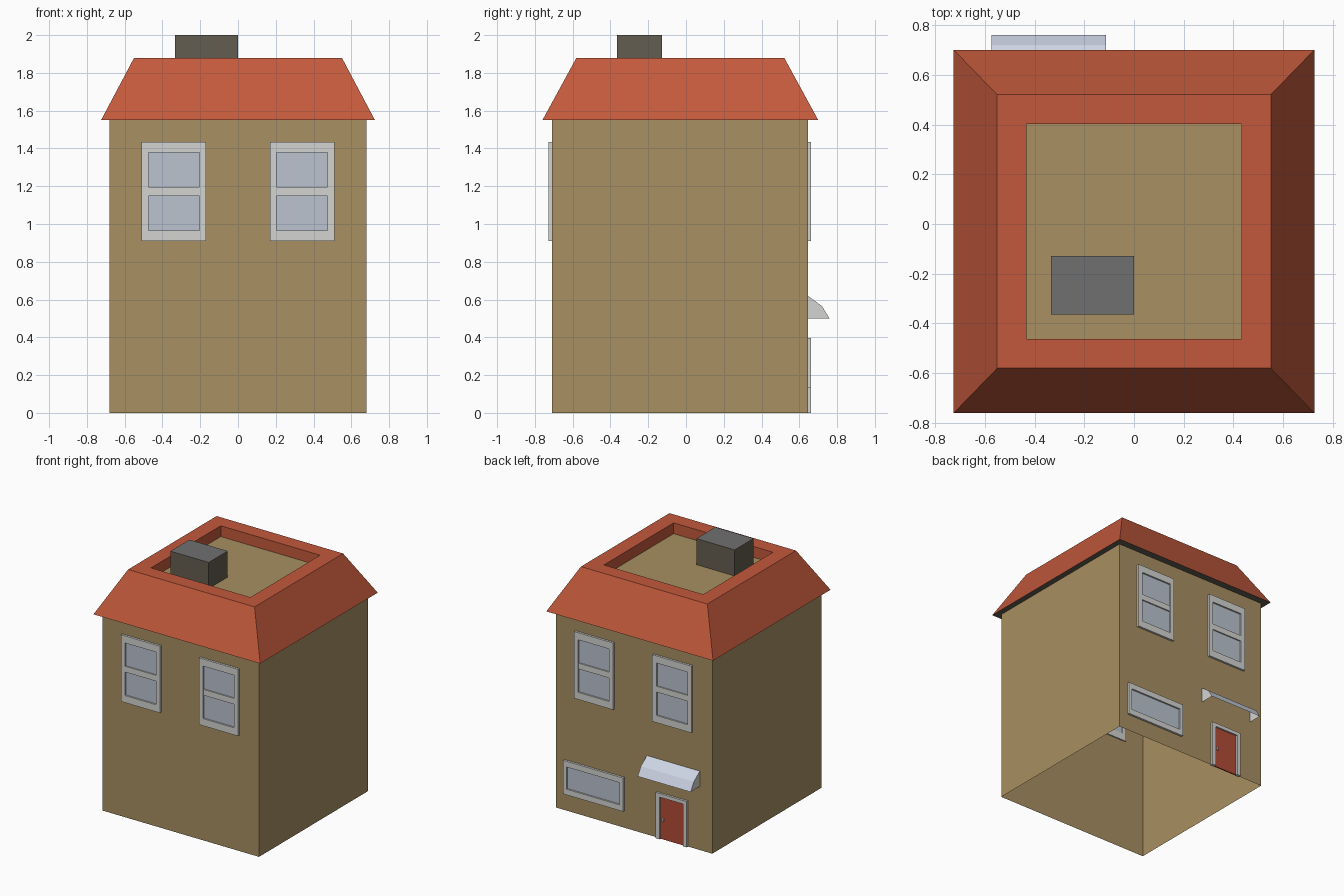
import bpy, bmesh

if "Cube" in bpy.data.objects:
    bpy.data.objects.remove(bpy.data.objects["Cube"])


def mat(name, r, g, b):
    """Material from 0-255 sRGB, stored as linear."""
    lin = [c / 255 / 12.92 if c < 10 else ((c / 255 + 0.055) / 1.055) ** 2.4 for c in (r, g, b)]
    m = bpy.data.materials.new(name)
    m.diffuse_color = (*lin, 1)
    m.use_nodes = True
    m.node_tree.nodes["Principled BSDF"].inputs["Base Color"].default_value = m.diffuse_color
    return m


TAN = mat("tan wall", 168, 144, 98)
RED = mat("red tile", 194, 89, 60)
TAUPE = mat("dark taupe", 100, 93, 80)
GREY = mat("grey cap", 112, 112, 112)
WHITE = mat("pale grey trim", 212, 212, 210)
GLASS = mat("blue grey glass", 187, 195, 208)
AWNING = mat("pale blue awning", 204, 212, 228)
DOOR = mat("door red", 180, 76, 54)


def finish(name, bm, mats):
    me = bpy.data.meshes.new(name)
    bm.to_mesh(me)
    bm.free()
    for m in mats:
        me.materials.append(m)
    ob = bpy.data.objects.new(name, me)
    bpy.context.collection.objects.link(ob)
    return ob


def rings(name, levels, mats, strip_mats=None, cap=None):
    """Skin rectangles (x0, x1, y0, y1, z) in order; optional cap on the last one."""
    bm = bmesh.new()
    loops = [[bm.verts.new(p) for p in ((x0, y0, z), (x1, y0, z), (x1, y1, z), (x0, y1, z))]
             for x0, x1, y0, y1, z in levels]
    for k, (a, b) in enumerate(zip(loops, loops[1:])):
        for i in range(4):
            j = (i + 1) % 4
            f = bm.faces.new((a[i], a[j], b[j], b[i]))
            f.material_index = strip_mats[k] if strip_mats else 0
    if cap is not None:
        bm.faces.new(loops[-1]).material_index = cap
    return finish(name, bm, mats)


def add_box(bm, x0, x1, y0, y1, z0, z1, mi=0):
    vs = bmesh.ops.create_cube(bm, size=1)["verts"]
    for v in vs:
        v.co = (x1 if v.co.x > 0 else x0, y1 if v.co.y > 0 else y0, z1 if v.co.z > 0 else z0)
    for f in {f for v in vs for f in v.link_faces}:
        f.material_index = mi


def window(name, x0, x1, z0, z1, wall, side, edge, bar=None):
    """Framed pane on a wall plane; side is -1 for front and 1 for back."""
    bm = bmesh.new()

    def slab(xa, xb, za, zb, inner, outer, mi):
        ya, yb = sorted((wall + side * inner, wall + side * outer))
        add_box(bm, xa, xb, ya, yb, za, zb, mi)

    slab(x0, x0 + edge, z0, z1, -0.01, 0.017, 0)
    slab(x1 - edge, x1, z0, z1, -0.01, 0.017, 0)
    slab(x0 + edge, x1 - edge, z1 - edge * 1.6, z1, -0.01, 0.017, 0)
    slab(x0 + edge, x1 - edge, z0, z0 + edge * 1.6, -0.01, 0.017, 0)
    slab(x0 + edge, x1 - edge, z0 + edge, z1 - edge, -0.006, 0.004, 1)
    if bar:
        slab(x0 + edge, x1 - edge, bar - 0.023, bar + 0.023, 0.0, 0.014, 0)
    return finish(name, bm, [WHITE, GLASS])


FRONT, BACK = -0.71, 0.645

# Open-bottomed walls
rings("walls", [(-0.68, 0.68, FRONT, BACK, 0), (-0.68, 0.68, FRONT, BACK, 1.55)], [TAN])

# Roof: eave underside, slope, flat rim, inner well, deck
rings("roof", [(-0.68, 0.68, FRONT, BACK, 1.55), (-0.725, 0.725, -0.76, 0.70, 1.55),
               (-0.55, 0.55, -0.58, 0.52, 1.88), (-0.432, 0.432, -0.463, 0.403, 1.88),
               (-0.432, 0.432, -0.463, 0.403, 1.795)],
      [RED, TAUPE, TAN], strip_mats=[1, 0, 0, 0], cap=2)

# Chimney with grey top
rings("chimney", [(-0.333, 0, -0.364, -0.128, 1.795), (-0.333, 0, -0.364, -0.128, 2.0)],
      [TAUPE, GREY], cap=1)

# Upper sash windows, front and back
for label, wall, side in (("front", FRONT, -1), ("back", BACK, 1)):
    for hand, cx in (("left", -0.34), ("right", 0.34)):
        window(f"{label}_{hand}_window", cx - 0.17, cx + 0.17, 0.91, 1.435, wall, side, 0.035, 1.172)

# Wide lower window on the back
window("back_wide_window", 0.085, 0.605, 0.133, 0.397, BACK, 1, 0.028)

# Door leaf, frame and knob
bm = bmesh.new()
add_box(bm, -0.44, -0.23, BACK - 0.006, BACK + 0.004, 0, 0.335)
finish("door", bm, [DOOR])
bm = bmesh.new()
add_box(bm, -0.47, -0.437, BACK - 0.01, BACK + 0.017, 0, 0.36)
add_box(bm, -0.233, -0.20, BACK - 0.01, BACK + 0.017, 0, 0.36)
add_box(bm, -0.437, -0.233, BACK - 0.01, BACK + 0.017, 0.332, 0.36)
finish("door_frame", bm, [WHITE])
bm = bmesh.new()
add_box(bm, -0.262, -0.248, BACK, BACK + 0.013, 0.143, 0.167)
finish("door_knob", bm, [WHITE])

# Hollow awning: two sloped panels with pale end plates
bm = bmesh.new()
profile = [(BACK, 0.62), (0.72, 0.565), (0.76, 0.50)]
L = [bm.verts.new((-0.572, y, z)) for y, z in profile]
R = [bm.verts.new((-0.112, y, z)) for y, z in profile]
for i in range(2):
    bm.faces.new((L[i], L[i + 1], R[i + 1], R[i]))
for side, flip in ((L, False), (R, True)):
    foot = bm.verts.new((side[0].co.x, BACK, 0.50))
    loop = side + [foot]
    f = bm.faces.new(loop[::-1] if not flip else loop)
    f.material_index = 1
bmesh.ops.recalc_face_normals(bm, faces=bm.faces)
finish("awning", bm, [AWNING, WHITE])
